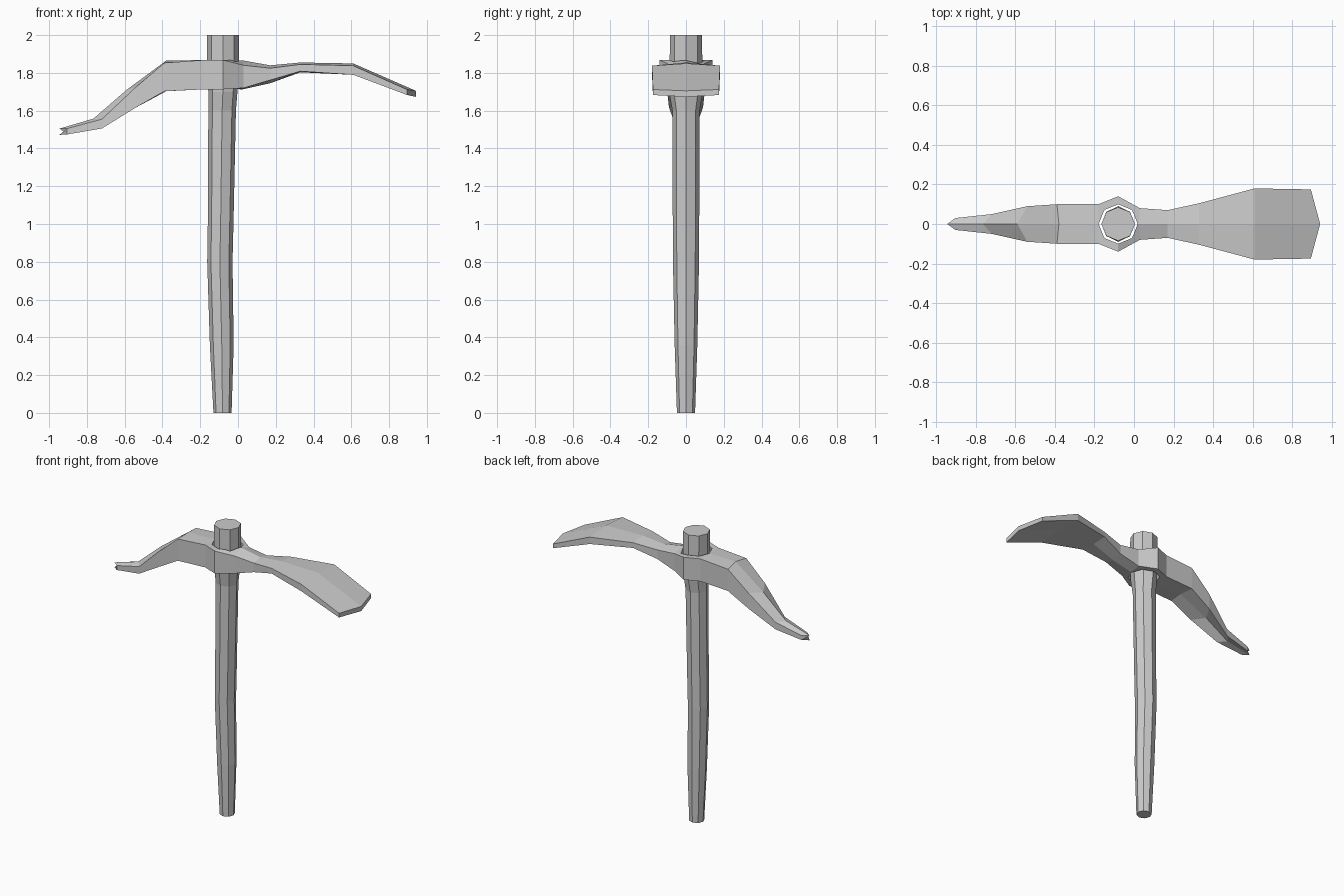
import bpy, bmesh, math


def loft(name, rings):
    """Skin a list of equal-length point rings and cap both ends."""
    bm = bmesh.new()
    rows = [[bm.verts.new(p) for p in ring] for ring in rings]
    n = len(rows[0])
    for a, b in zip(rows, rows[1:]):
        for i in range(n):
            j = (i + 1) % n
            bm.faces.new((a[i], a[j], b[j], b[i]))
    bm.faces.new(rows[0][::-1])
    bm.faces.new(rows[-1])
    bmesh.ops.recalc_face_normals(bm, faces=bm.faces)
    mesh = bpy.data.meshes.new(name)
    bm.to_mesh(mesh)
    bm.free()
    obj = bpy.data.objects.new(name, mesh)
    bpy.context.collection.objects.link(obj)
    return obj


def octagon(z, cx, rx, ry):
    return [(cx + rx * math.cos(k * math.pi / 4), ry * math.sin(k * math.pi / 4), z)
            for k in range(8)]


# Slightly bowed eight-sided handle: z, centre x, radius x, radius y
handle = loft("handle", [octagon(*s) for s in (
    (0, -0.082, 0.048, 0.048),
    (0.36, -0.086, 0.063, 0.06),
    (0.80, -0.096, 0.067, 0.069),
    (1.00, -0.092, 0.068, 0.07),
    (1.60, -0.084, 0.073, 0.072),
    (1.70, -0.080, 0.077, 0.090),
    (1.80, -0.080, 0.085, 0.087),
    (2.00, -0.080, 0.085, 0.085))])

# Head stations from pick tip to adze edge:
# centre x, side x, top centre z, top side z, bottom centre z, bottom side z, half width
stations = (
    (-0.945, -0.905, 1.505, 1.505, 1.472, 1.474, 0.03),
    (-0.765, -0.72, 1.558, 1.555, 1.505, 1.506, 0.05),
    (-0.59, -0.54, 1.71, 1.725, 1.61, 1.617, 0.09),
    (-0.38, -0.39, 1.865, 1.853, 1.703, 1.703, 0.10),
    (-0.18, -0.18, 1.868, 1.868, 1.713, 1.713, 0.10),
    (-0.08, -0.08, 1.868, 1.868, 1.713, 1.713, 0.14),
    (0.025, 0.03, 1.866, 1.84, 1.713, 1.72, 0.08),
    (0.17, 0.17, 1.84, 1.825, 1.745, 1.762, 0.07),
    (0.33, 0.33, 1.855, 1.845, 1.803, 1.809, 0.105),
    (0.61, 0.61, 1.85, 1.838, 1.795, 1.79, 0.18),
    (0.942, 0.895, 1.705, 1.712, 1.673, 1.683, 0.175))

head = loft("head", [[(xc, 0, tc), (xs, w, ts), (xs, w, bs),
                      (xc, 0, bc), (xs, -w, bs), (xs, -w, ts)]
                     for xc, xs, tc, ts, bc, bs, w in stations])

# Eye cut through the head for the handle
cutter = loft("eye_cutter", [octagon(z, -0.08, 0.099, 0.1) for z in (1.5, 2.1)])
cutter.hide_render = True
cutter.hide_viewport = True
cut = head.modifiers.new("eye", 'BOOLEAN')
cut.operation = 'DIFFERENCE'
cut.solver = 'EXACT'
cut.object = cutter
